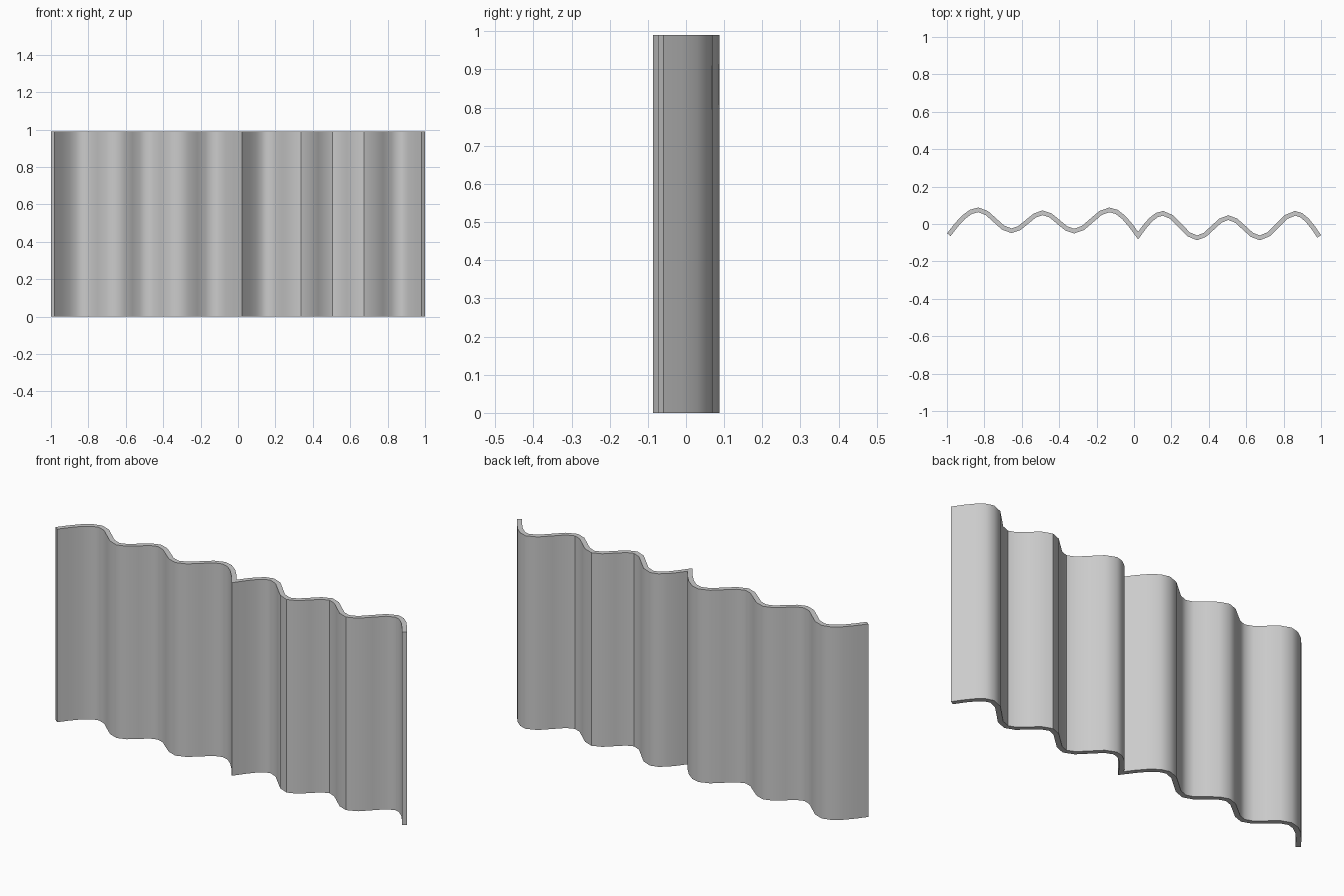
import bpy, bmesh, math
from mathutils import Vector

if "Cube" in bpy.data.objects:
    bpy.data.objects.remove(bpy.data.objects["Cube"])

HEIGHT, THICK = 0.99, 0.024

# Crests and valleys of the two corrugated sections (x, y), seen from above.
# First and last point of each are cut edges rather than turning points.
left = [(-0.99, -0.057), (-0.84, 0.074), (-0.655, -0.036), (-0.488, 0.06),
        (-0.32, -0.038), (-0.13, 0.074), (0.022, -0.062)]
right = [(0.022, -0.062), (0.155, 0.057), (0.337, -0.074), (0.504, 0.034),
         (0.673, -0.074), (0.861, 0.057), (0.99, -0.066)]
left[1] = (-0.832, 0.0755)
left[5] = (-0.132, 0.0755)


def wave(points, steps=4):
    """Cosine wave through the turning points, quarter waves at both ends."""
    out = []
    last = len(points) - 2
    for i, ((x0, y0), (x1, y1)) in enumerate(zip(points, points[1:])):
        for k in range(steps):
            t = k / steps
            if i == 0:
                f = math.sin(t * math.pi / 2)
            elif i == last:
                f = 1 - math.cos(t * math.pi / 2)
            else:
                f = (1 - math.cos(t * math.pi)) / 2
            out.append(Vector((x0 + (x1 - x0) * t, y0 + (y1 - y0) * f)))
    out.append(Vector(points[-1]))
    return out


def offset(path, d):
    """Mitred parallel of an open path."""
    result = []
    for i, p in enumerate(path):
        a = (p - path[i - 1]).normalized() if i else None
        b = (path[i + 1] - p).normalized() if i < len(path) - 1 else None
        a, b = a or b, b or a
        na, nb = Vector((-a.y, a.x)), Vector((-b.y, b.x))
        n = (na + nb).normalized()
        result.append(p + n * d / max(n.dot(na), 0.6))
    return result


# Corrugated sheet: closed outline swept straight up
path = wave(left)[:-1] + wave(right)
front, back = offset(path, -THICK / 2), offset(path, THICK / 2)
bm = bmesh.new()
rows = [[bm.verts.new((p.x, p.y, z)) for p in line]
        for line, z in ((front, 0), (front, HEIGHT), (back, HEIGHT), (back, 0))]
for r in range(4):
    a, b = rows[r], rows[(r + 1) % 4]
    for i in range(len(path) - 1):
        bm.faces.new((a[i], a[i + 1], b[i + 1], b[i]))
for i in (0, -1):
    bm.faces.new([row[i] for row in rows])
bmesh.ops.recalc_face_normals(bm, faces=bm.faces)
mesh = bpy.data.meshes.new("corrugated_sheet")
bm.to_mesh(mesh)
bm.free()
sheet = bpy.data.objects.new("corrugated_sheet", mesh)
bpy.context.collection.objects.link(sheet)

# Smooth ripples, crisp edges and crisp seam
bpy.context.view_layer.objects.active = sheet
sheet.select_set(True)
bpy.ops.object.shade_smooth_by_angle(angle=math.radians(40))
